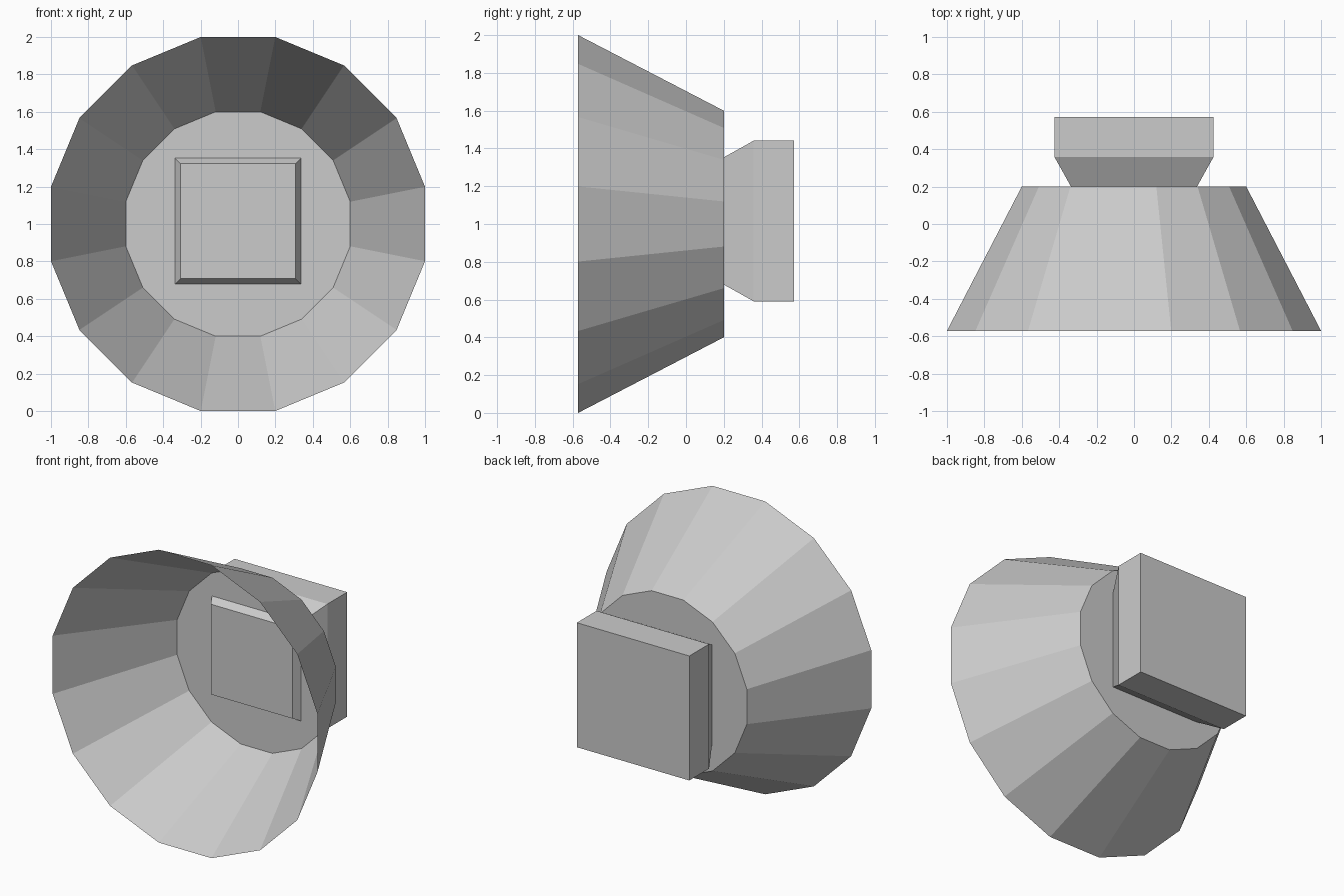
import bpy, bmesh
from math import pi, sin, cos

if "Cube" in bpy.data.objects:
    bpy.data.objects.remove(bpy.data.objects["Cube"])


def loft(name, sides, sections, zc, cap_start=True):
    """Loft regular polygons (y, half_width) along y; flats face the axes."""
    bm = bmesh.new()
    rings = []
    for y, half in sections:
        r = half / cos(pi / sides)
        angles = [2 * pi * (i + 0.5) / sides for i in range(sides)]
        rings.append([bm.verts.new((r * cos(a), y, zc + r * sin(a))) for a in angles])
    for a, b in zip(rings, rings[1:]):
        for i in range(sides):
            j = (i + 1) % sides
            bm.faces.new((a[i], b[i], b[j], a[j]))
    if cap_start:
        bm.faces.new(rings[0])
    bm.faces.new(rings[-1][::-1])
    bmesh.ops.recalc_face_normals(bm, faces=bm.faces)
    mesh = bpy.data.meshes.new(name)
    bm.to_mesh(mesh)
    bm.free()
    obj = bpy.data.objects.new(name, mesh)
    bpy.context.collection.objects.link(obj)
    return obj


# Flared horn: thin 16-sided shell, open at the front, closed at the back
loft("flared_horn", 16, [(-0.571, 1.0), (0.2, 0.6)], 1.0, cap_start=False)

# Square housing: its tapered nose pokes slightly through the horn's back plate
loft("rear_housing", 4, [(0.148, 0.308), (0.358, 0.425), (0.571, 0.425)], 1.016)
